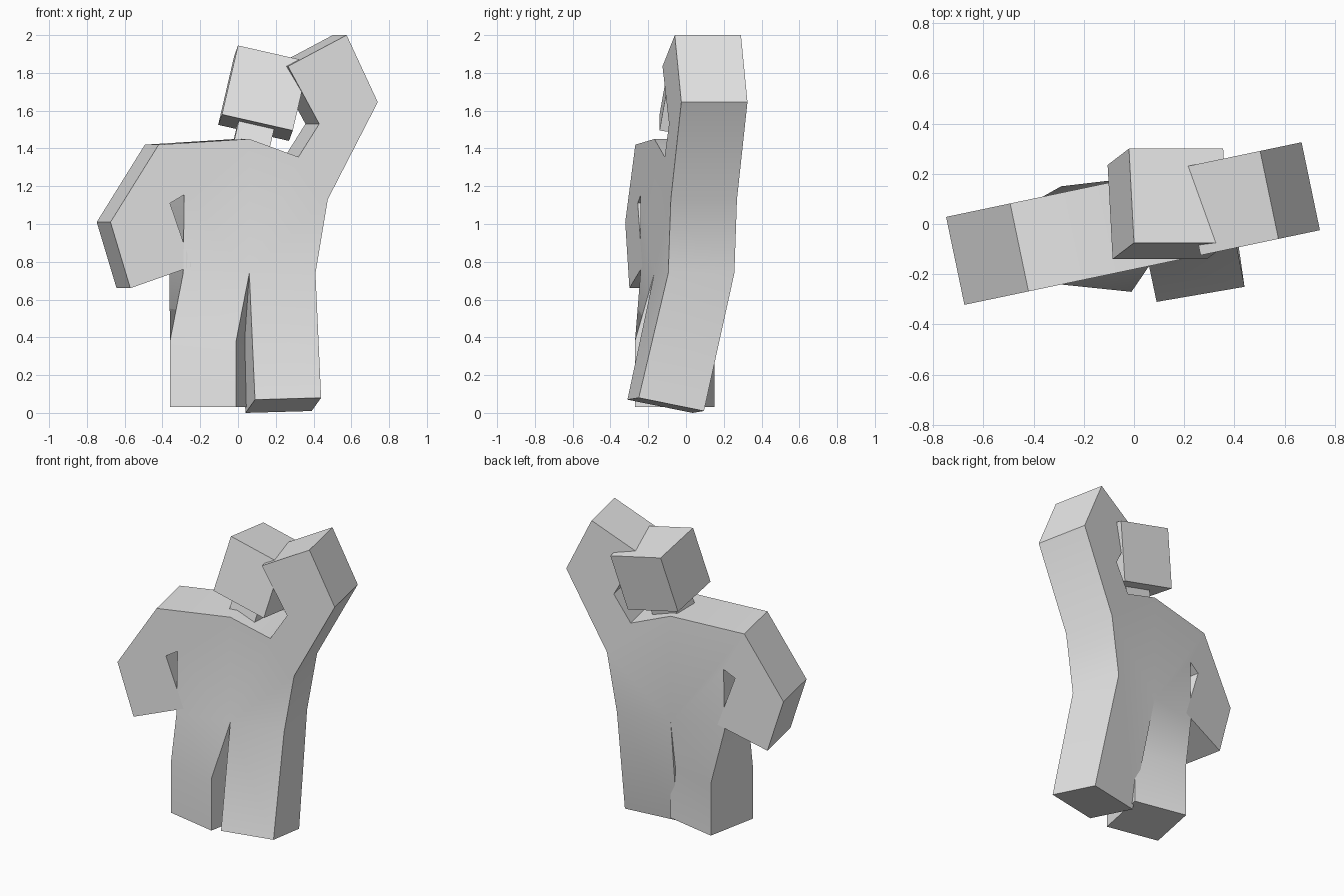
import bpy, bmesh
from mathutils import Vector

if "Cube" in bpy.data.objects:
    bpy.data.objects.remove(bpy.data.objects["Cube"], do_unlink=True)

grey = bpy.data.materials.new("plain grey")
grey.use_nodes = True
grey.diffuse_color = (0.8, 0.8, 0.8, 1)
grey.node_tree.nodes["Principled BSDF"].inputs["Base Color"].default_value = (0.8, 0.8, 0.8, 1)


def finish(bm, name):
    bmesh.ops.recalc_face_normals(bm, faces=bm.faces)
    mesh = bpy.data.meshes.new(name)
    bm.to_mesh(mesh)
    bm.free()
    mesh.materials.append(grey)
    obj = bpy.data.objects.new(name, mesh)
    bpy.context.collection.objects.link(obj)
    bpy.ops.object.select_all(action='DESELECT')
    obj.select_set(True)
    bpy.context.view_layer.objects.active = obj
    bpy.ops.object.shade_smooth_by_angle()
    return obj


def plane(x, z):
    """Point on the turned front plane of the body, with its depth direction."""
    return Vector((x, -0.18 + 0.21 * x, z)), Vector((-0.073, 0.35, 0))


def free(x, y, z, depth):
    return Vector((x, y, z)), Vector(depth)


twist = (0.07, 0.35, 0)         # right leg turns outward
stride = (-0.05, 0.345, -0.07)  # left leg swings forward

# Joints of the figure: front point and depth
joints = {
    "r_shoulder": plane(-0.42, 1.42), "r_armpit": plane(-0.285, 1.155),
    "r_elbow_out": plane(-0.675, 1.01), "r_elbow_in": plane(-0.36, 1.11),
    "r_hand_out": plane(-0.57, 0.66), "r_hand_in": plane(-0.245, 0.775),
    "neck": plane(0.06, 1.45),
    "l_shoulder": plane(0.32, 1.355), "l_armpit": plane(0.475, 1.13),
    "l_elbow_out": plane(0.74, 1.645), "l_elbow_in": plane(0.43, 1.53),
    "l_hand_out": plane(0.575, 2.0), "l_hand_in": plane(0.265, 1.835),
    "r_hip": plane(-0.29, 0.74), "crotch": plane(0.06, 0.74), "l_hip": plane(0.41, 0.74),
    "r_knee_out": free(-0.36, -0.20, 0.38, twist), "r_knee_in": free(-0.01, -0.27, 0.38, twist),
    "r_foot_out": free(-0.36, -0.20, 0.03, twist), "r_foot_in": free(-0.01, -0.27, 0.03, twist),
    "l_foot_out": free(0.44, -0.25, 0.08, stride), "l_foot_in": free(0.09, -0.31, 0.07, stride),
}

# Body segments, each a panel between joints
panels = [
    "r_shoulder r_elbow_out r_elbow_in r_armpit",
    "r_elbow_out r_hand_out r_hand_in r_elbow_in",
    "r_shoulder r_armpit r_hip crotch neck",
    "neck crotch l_hip l_armpit l_shoulder",
    "l_shoulder l_armpit l_elbow_out l_elbow_in",
    "l_elbow_in l_elbow_out l_hand_out l_hand_in",
    "r_hip r_knee_out r_knee_in crotch",
    "r_knee_out r_foot_out r_foot_in r_knee_in",
    "crotch l_foot_in l_foot_out l_hip",
]

# Body: front and back panels joined by walls along the outline
bm = bmesh.new()
front = {k: bm.verts.new(p) for k, (p, d) in joints.items()}
back = {k: bm.verts.new(p + d) for k, (p, d) in joints.items()}
loops = [p.split() for p in panels]
edges = [(a, b) for l in loops for a, b in zip(l, l[1:] + l[:1])]
for l in loops:
    bm.faces.new([front[k] for k in l])
    bm.faces.new([back[k] for k in reversed(l)])
for a, b in edges:
    if (b, a) not in edges:
        bm.faces.new([front[b], front[a], back[a], back[b]])
finish(bm, "body")


def block(name, corner, right, depth, down):
    """Box spanned by three edge vectors from one corner."""
    bm = bmesh.new()
    bmesh.ops.create_cube(bm, size=1)
    for v in bm.verts:
        s = v.co + Vector((0.5, 0.5, 0.5))
        v.co = corner + right * s.x + depth * s.y + down * s.z
    return finish(bm, name)


# Tilted head and the neck along the same axes
right = Vector((0.375, 0, -0.085))
depth = Vector((-0.02, 0.375, -0.055))
down = Vector((-0.085, -0.065, -0.365))
corner = Vector((0, -0.075, 1.945))
block("head", corner, right, depth, down)
block("neck", corner + right * 0.25 + depth * 0.25 + down * 0.95,
      right * 0.5, depth * 0.5, down * 0.45)
